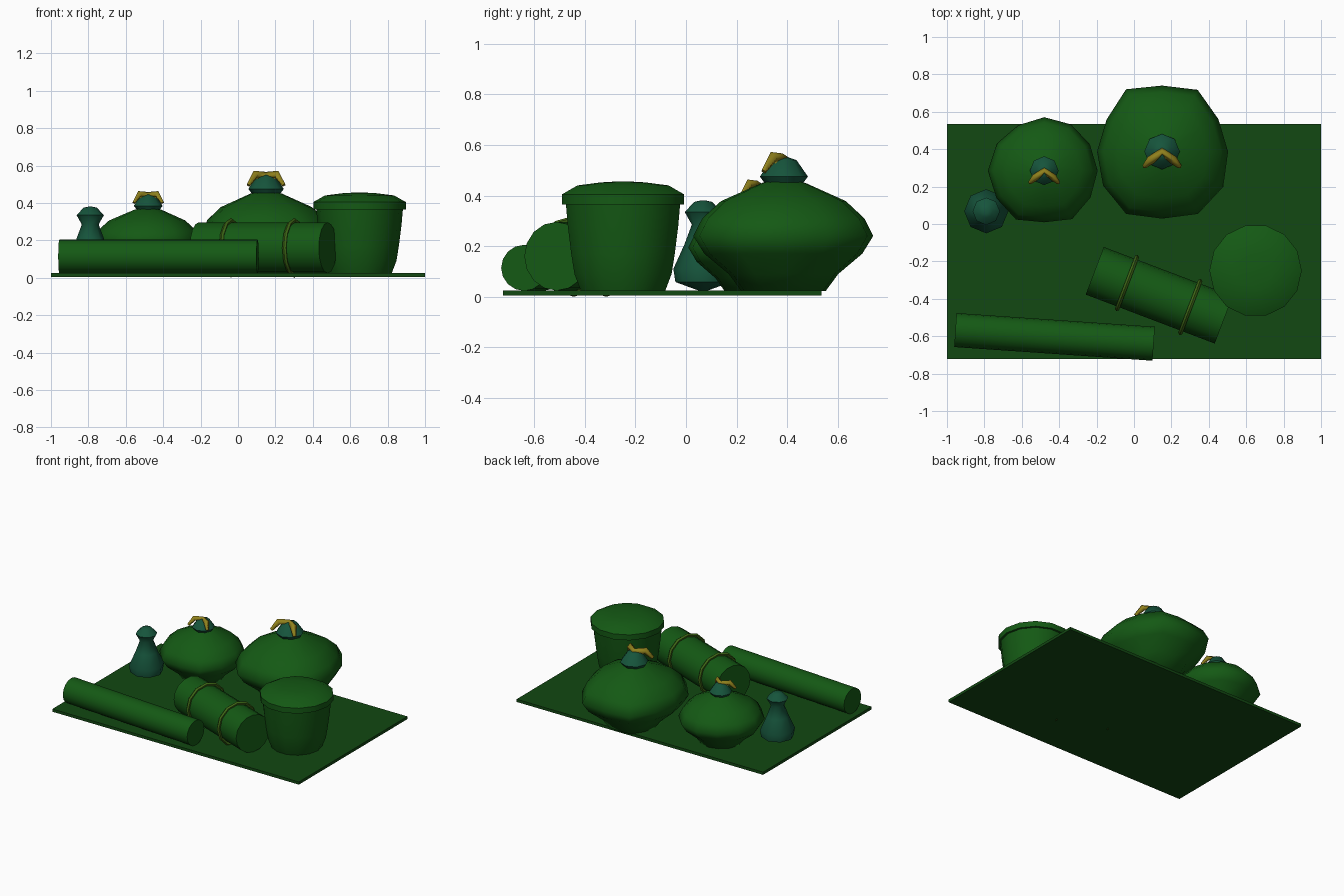
import bpy, bmesh, math
from mathutils import Vector, Matrix

if "Cube" in bpy.data.objects:
    bpy.data.objects.remove(bpy.data.objects["Cube"])


def material(name, rgb):
    m = bpy.data.materials.new(name)
    m.diffuse_color = (*rgb, 1)
    m.use_nodes = True
    m.node_tree.nodes["Principled BSDF"].inputs["Base Color"].default_value = m.diffuse_color
    return m


GREEN = material("dark_green", (0.007, 0.1, 0.007))
MAT_GREEN = material("mat_green", (0.006, 0.065, 0.006))
TEAL = material("teal", (0.008, 0.09, 0.045))
YELLOW = material("yellow", (0.28, 0.22, 0.012))
CORD = material("cord_green", (0.05, 0.14, 0.008))


def finish(name, bm, mat, angle=None):
    bmesh.ops.recalc_face_normals(bm, faces=bm.faces)
    mesh = bpy.data.meshes.new(name)
    bm.to_mesh(mesh)
    bm.free()
    mesh.materials.append(mat)
    ob = bpy.data.objects.new(name, mesh)
    bpy.context.collection.objects.link(ob)
    if angle:
        bpy.ops.object.select_all(action='DESELECT')
        ob.select_set(True)
        bpy.context.view_layer.objects.active = ob
        bpy.ops.object.shade_smooth_by_angle(angle=math.radians(angle))
    return ob


def lathe(name, profile, sides, loc, mat, angle=50, wobble=None, scale=1):
    """Revolve (radius, height) points; wobble scales the radius per side."""
    bm = bmesh.new()
    rings = []
    for r, z in profile:
        ring = []
        for i in range(sides):
            a = 2 * math.pi * i / sides
            k = r * (wobble[i] if wobble else 1) * scale
            ring.append(bm.verts.new((loc[0] + k * math.cos(a),
                                      loc[1] + k * math.sin(a), z * scale)))
        rings.append(ring)
    for lo, hi in zip(rings, rings[1:]):
        for i in range(sides):
            j = (i + 1) % sides
            bm.faces.new((lo[i], lo[j], hi[j], hi[i]))
    bm.faces.new(rings[0][::-1])
    bm.faces.new(rings[-1])
    return finish(name, bm, mat, angle)


def axis_matrix(a, b, t):
    a, b = Vector(a), Vector(b)
    rot = (b - a).to_track_quat('Z', 'Y').to_matrix().to_4x4()
    return Matrix.Translation(a.lerp(b, t)) @ rot


def roll(name, a, b, radius):
    bm = bmesh.new()
    bmesh.ops.create_cone(bm, cap_ends=True, segments=16, radius1=radius, radius2=radius,
                          depth=(Vector(b) - Vector(a)).length, matrix=axis_matrix(a, b, 0.5))
    return finish(name, bm, GREEN, 40)


def ring(name, matrix, major, minor, n=12, m=5):
    bm = bmesh.new()
    vs = []
    for i in range(n):
        u = 2 * math.pi * i / n
        for j in range(m):
            v = 2 * math.pi * j / m
            r = major + minor * math.cos(v)
            vs.append(bm.verts.new(matrix @ Vector((r * math.cos(u), r * math.sin(u),
                                                    minor * math.sin(v)))))
    for i in range(n):
        for j in range(m):
            p, q = (i + 1) % n, (j + 1) % m
            bm.faces.new((vs[i*m + j], vs[p*m + j], vs[p*m + q], vs[i*m + q]))
    return finish(name, bm, CORD, 60)


def tie(name, loc, s):
    # drooping two-armed bow on top of a sack
    cu = bpy.data.curves.new(name, 'CURVE')
    cu.dimensions = '3D'
    cu.bevel_depth = 0.024 * s
    cu.bevel_resolution = 0
    cu.use_fill_caps = True
    pts = [(-0.095, -0.08, 0.495, 0.5), (-0.06, -0.045, 0.55, 1.0), (0, 0, 0.545, 0.9),
           (0.06, -0.045, 0.55, 1.0), (0.095, -0.08, 0.495, 0.5)]
    sp = cu.splines.new('POLY')
    sp.points.add(len(pts) - 1)
    for p, (x, y, z, r) in zip(sp.points, pts):
        p.co = (loc[0] + x * s, loc[1] + y * s, z * s, 1)
        p.radius = r
    cu.materials.append(YELLOW)
    ob = bpy.data.objects.new(name, cu)
    bpy.context.collection.objects.link(ob)
    bpy.ops.object.select_all(action='DESELECT')
    ob.select_set(True)
    bpy.context.view_layer.objects.active = ob
    bpy.ops.object.convert(target='MESH')


# Ground mat
bm = bmesh.new()
bmesh.ops.create_cube(bm, size=1, matrix=Matrix.Translation((0, -0.094, 0.015))
                      @ Matrix.Diagonal((2, 1.258, 0.02, 1)))
finish("mat", bm, MAT_GREEN)

# Two tied sacks, slightly irregular
SACK = [(0.165, 0.022), (0.215, 0.09), (0.31, 0.17), (0.353, 0.24),
        (0.318, 0.31), (0.245, 0.378), (0.085, 0.45), (0.04, 0.46)]
KNOT = [(0.065, 0.435), (0.095, 0.475), (0.05, 0.54), (0.02, 0.55)]
for name, loc, s, wobble in [
    ("large_sack", (0.15, 0.387), 1.0,
     [1, .985, 1.08, 1, 1.09, .97, .985, 1.03, 1.09, 1.015, 1.09, 1.07]),
    ("small_sack", (-0.48, 0.285), 0.81,
     [1, .985, 1, 1, .98, 1.02, 1.055, 1.03, 1.055, .965, 1.045, 1]),
]:
    lathe(name, SACK, 12, loc, GREEN, 60, wobble, s)
    lathe(name + "_knot", KNOT, 8, loc, TEAL, 50, None, s)
    tie(name + "_tie", loc, s)

# Flask
lathe("flask", [(0.02, 0.025), (0.11, 0.058), (0.118, 0.11), (0.075, 0.205), (0.045, 0.285),
                (0.073, 0.335), (0.035, 0.375), (0.012, 0.38)], 8, (-0.79, 0.068), TEAL, 50)

# Lidded pot
POT = (0.65, -0.249)
lathe("pot", [(0.17, 0.02), (0.197, 0.09), (0.21, 0.17), (0.224, 0.28), (0.232, 0.37)],
      14, POT, GREEN, 50)
lathe("pot_lid", [(0.247, 0.365), (0.247, 0.405), (0.185, 0.44), (0.09, 0.452), (0.02, 0.456)],
      14, POT, GREEN, 50)

# Long roll and bound short roll
roll("long_roll", (-0.955, -0.567, 0.114), (0.105, -0.64, 0.114), 0.091)
A, B = (-0.21, -0.25, 0.16), (0.48, -0.512, 0.16)
roll("short_roll", A, B, 0.136)
for i, t in enumerate((0.25, 0.74)):
    ring(f"roll_cord_{i + 1}", axis_matrix(A, B, t), 0.148, 0.012)
